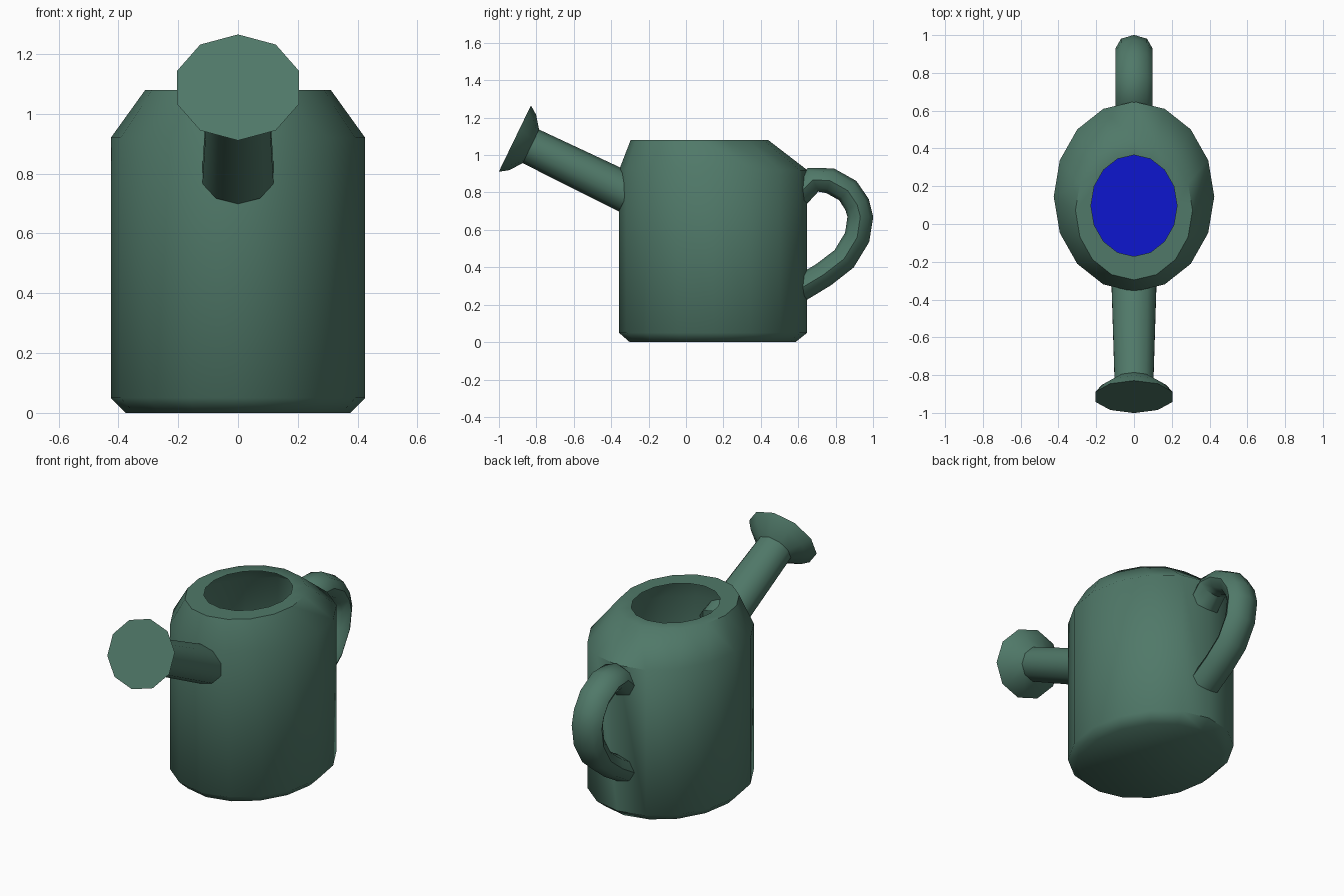
import bpy, bmesh, math
from mathutils import Vector

if "Cube" in bpy.data.objects:
    bpy.data.objects.remove(bpy.data.objects["Cube"])

X = Vector((1, 0, 0))
Y = Vector((0, 1, 0))


def material(name, colour):
    m = bpy.data.materials.new(name)
    m.diffuse_color = (*colour, 1)
    m.use_nodes = True
    m.node_tree.nodes["Principled BSDF"].inputs["Base Color"].default_value = m.diffuse_color
    return m


green = material("green_metal", (0.08, 0.19, 0.14))
blue = material("water_blue", (0.004, 0.008, 0.62))


def ring(centre, v, rx, rv, n):
    """Ellipse of n points spanned by the x axis and v, first point along v."""
    return [Vector(centre) + X * rx * math.sin(2 * math.pi * i / n)
            + v * rv * math.cos(2 * math.pi * i / n) for i in range(n)]


def loft(name, rings, mat, cap_start=False, cap_end=False):
    bm = bmesh.new()
    loops = [[bm.verts.new(p) for p in r] for r in rings]
    n = len(loops[0])
    for a, b in zip(loops, loops[1:]):
        for i in range(n):
            j = (i + 1) % n
            bm.faces.new((a[i], a[j], b[j], b[i]))
    if cap_start:
        bm.faces.new(loops[0])
    if cap_end:
        bm.faces.new(loops[-1])
    bmesh.ops.recalc_face_normals(bm, faces=bm.faces)
    mesh = bpy.data.meshes.new(name)
    bm.to_mesh(mesh)
    bm.free()
    mesh.materials.append(mat)
    ob = bpy.data.objects.new(name, mesh)
    bpy.context.collection.objects.link(ob)
    bpy.ops.object.select_all(action='DESELECT')
    ob.select_set(True)
    bpy.context.view_layer.objects.active = ob
    bpy.ops.object.shade_smooth_by_angle(angle=math.radians(50))
    return ob


# Body: oval shell with bottom chamfer, sloped shoulder and flat rim (y centre, z, rx, ry)
profile = [(0.142, 0, 0.375, 0.443), (0.145, 0.05, 0.425, 0.503),
           (0.145, 0.92, 0.425, 0.503), (0.072, 1.08, 0.31, 0.368),
           (0.097, 1.08, 0.228, 0.268)]
loft("body", [ring((0, cy, z), Y, rx, ry, 16) for cy, z, rx, ry in profile],
     green, cap_start=True)

# Water surface inside the body
loft("water", [ring((0, 0.145, 0.5), Y, 0.42, 0.498, 16)], blue, cap_start=True)

# Spout with flared, closed rose (distance behind the rose face, rx, rv)
axis = Vector((0, -0.90, 0.436)).normalized()
across = Vector((0, 0.436, 0.90)).normalized()
tip = Vector((0, -0.915, 1.088))
spout = [(0.67, 0.125, 0.108), (0.095, 0.108, 0.1),
         (0.046, 0.178, 0.165), (0, 0.215, 0.197)]
loft("spout", [ring(tip - axis * d, across, rx, rv, 10) for d, rx, rv in spout],
     green, cap_end=True)

# Handle: oval tube swept along a centre line in the y-z plane
path = [(0.60, 0.79), (0.68, 0.868), (0.77, 0.863), (0.865, 0.81), (0.915, 0.735),
        (0.932, 0.67), (0.915, 0.56), (0.845, 0.445), (0.735, 0.36), (0.61, 0.285)]
pts = [Vector((0, y, z)) for y, z in path]
rings = []
for i, p in enumerate(pts):
    t = (pts[min(i + 1, len(pts) - 1)] - pts[max(i - 1, 0)]).normalized()
    rings.append(ring(p, X.cross(t), 0.097, 0.069, 8))
loft("handle", rings, green)
